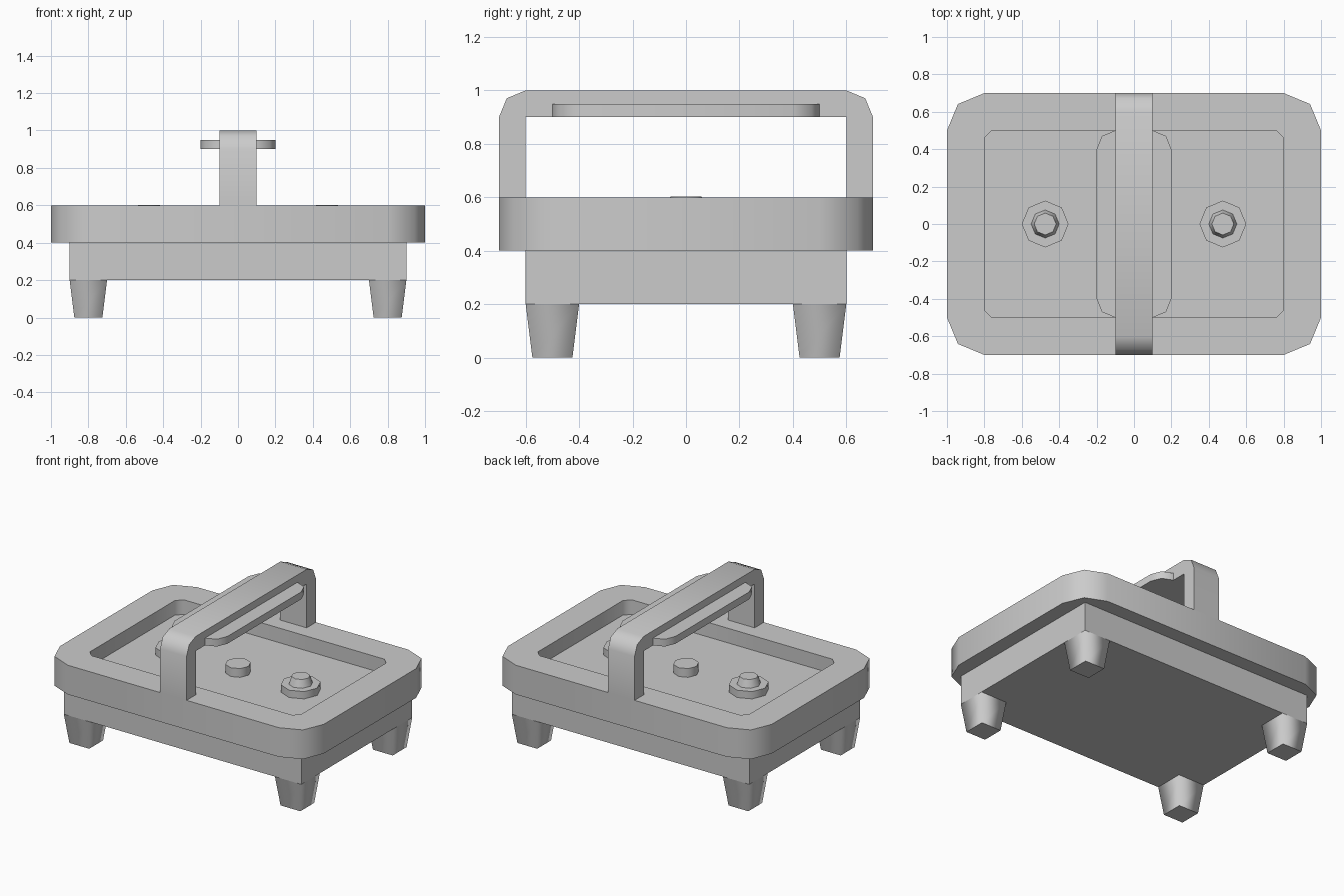
import bpy, bmesh
from math import pi, cos, sin, radians

if "Cube" in bpy.data.objects:
    bpy.data.objects.remove(bpy.data.objects["Cube"])


def rounded_rect(hx, hy, r=0, seg=2):
    """Counter-clockwise rectangle outline, corners rounded in seg steps."""
    if r == 0:
        return [(hx, hy), (-hx, hy), (-hx, -hy), (hx, -hy)]
    pts = []
    for k, (sx, sy) in enumerate([(1, 1), (-1, 1), (-1, -1), (1, -1)]):
        for i in range(seg + 1):
            a = pi / 2 * (k + i / seg)
            pts.append((sx * (hx - r) + r * cos(a), sy * (hy - r) + r * sin(a)))
    return pts


def ngon(r, n=8):
    return [(r * cos(2 * pi * i / n), r * sin(2 * pi * i / n)) for i in range(n)]


def prism(name, outline, z0, z1, loc=(0, 0), top=1.0, along_x=False, soft_sides=False):
    """Extrude an outline from z0 to z1 (or along x), scaling the far end by top."""
    bm = bmesh.new()
    place = (lambda u, v, w: (w, u, v)) if along_x else (lambda u, v, w: (u, v, w))
    lo = [bm.verts.new(place(x, y, z0)) for x, y in outline]
    hi = [bm.verts.new(place(x * top, y * top, z1)) for x, y in outline]
    n = len(outline)
    caps = [bm.faces.new(lo[::-1]), bm.faces.new(hi)]
    for i in range(n):
        j = (i + 1) % n
        bm.faces.new((lo[i], lo[j], hi[j], hi[i]))
    if soft_sides:
        for f in bm.faces:
            f.smooth = True
        for e in caps[0].edges[:] + caps[1].edges[:]:
            e.smooth = False
    mesh = bpy.data.meshes.new(name)
    bm.to_mesh(mesh)
    bm.free()
    ob = bpy.data.objects.new(name, mesh)
    ob.location = (loc[0], loc[1], 0)
    bpy.context.collection.objects.link(ob)
    return ob


def smooth(ob):
    bpy.ops.object.select_all(action='DESELECT')
    ob.select_set(True)
    bpy.context.view_layer.objects.active = ob
    bpy.ops.object.shade_smooth_by_angle(angle=radians(50))


# Tray with a shallow recess in its top
tray = prism("tray", rounded_rect(1.0, 0.7, 0.2), 0.4, 0.6)
cutter = prism("recess_cutter", rounded_rect(0.8, 0.5, 0.04, 1), 0.5, 0.8)
cut = tray.modifiers.new("recess", 'BOOLEAN')
cut.operation = 'DIFFERENCE'
cut.solver = 'EXACT'
cut.object = cutter
bpy.context.view_layer.objects.active = tray
bpy.ops.object.modifier_apply(modifier=cut.name)
bpy.data.objects.remove(cutter)
smooth(tray)

# Lower base block
prism("base", rounded_rect(0.9, 0.6), 0.2, 0.4)

# Four tapered feet
for sx, side in ((-1, "left"), (1, "right")):
    for sy, end in ((-1, "front"), (1, "back")):
        prism(f"foot_{end}_{side}", rounded_rect(0.075, 0.075), 0, 0.2,
              (sx * 0.8, sy * 0.5), top=4 / 3, soft_sides=True)

# Arched carrying handle, profile in the y-z plane
c = 0.1 * cos(pi / 4)
right = [(0.6, 0.6), (0.7, 0.6), (0.7, 0.9), (0.6 + c, 0.9 + c), (0.6, 1.0)]
arch = right + [(-y, z) for y, z in reversed(right)] + [(-0.6, 0.9), (0.6, 0.9)]
smooth(prism("handle", arch, -0.1, 0.1, along_x=True))

# Grip plate under the handle bar
smooth(prism("grip_plate", rounded_rect(0.2, 0.5, 0.1), 0.9, 0.95))

# Burner knobs and the middle stud on the recess floor
for x, side in ((-0.475, "left"), (0.475, "right")):
    smooth(prism(f"knob_base_{side}", ngon(0.125), 0.5, 0.55, (x, 0)))
    smooth(prism(f"knob_{side}", ngon(0.075), 0.55, 0.602, (x, 0), top=0.78))
smooth(prism("middle_stud", ngon(0.08), 0.5, 0.56))
